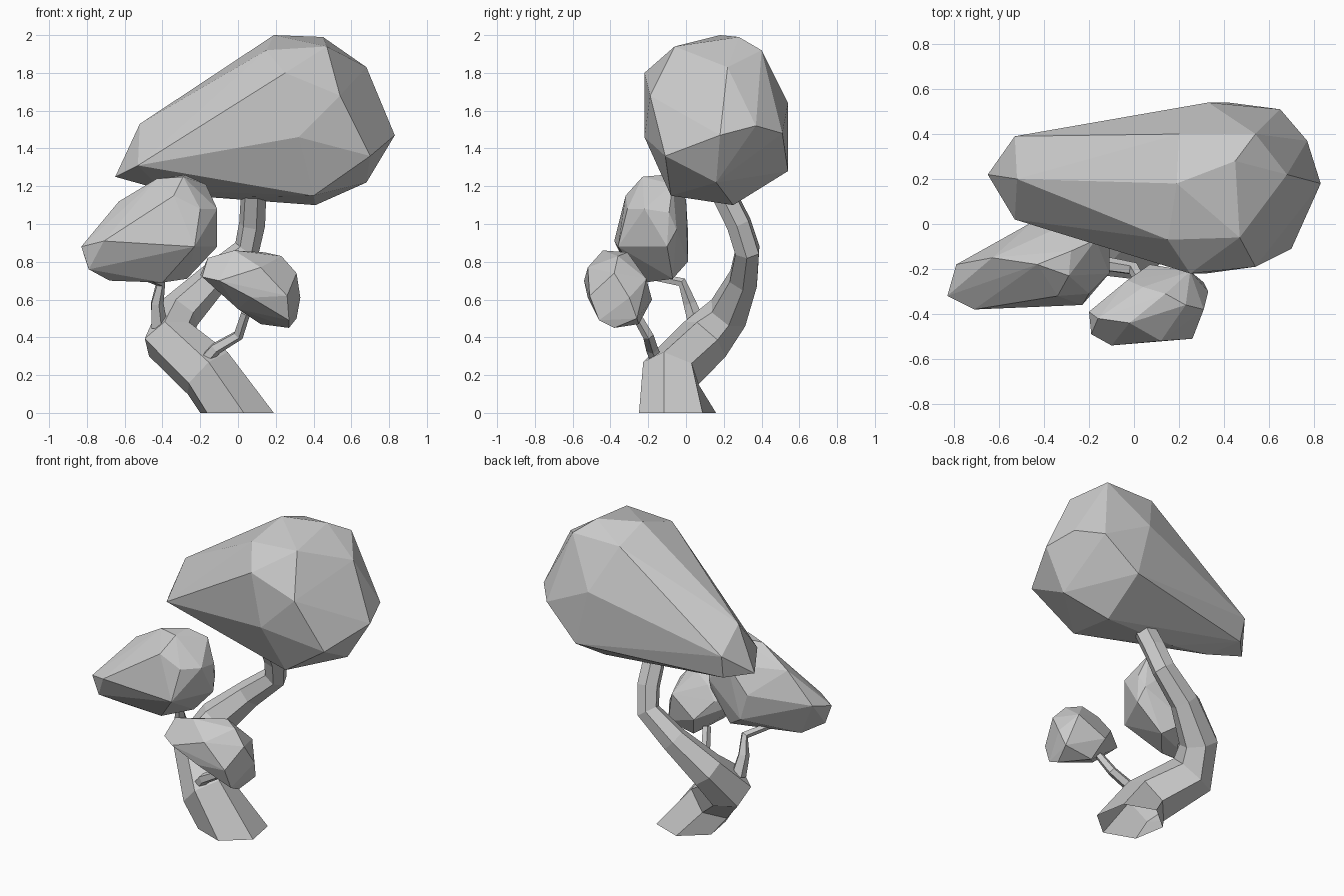
import bpy, bmesh, math
from mathutils import Vector


def finish(name, bm):
    bmesh.ops.recalc_face_normals(bm, faces=bm.faces[:])
    mesh = bpy.data.meshes.new(name)
    bm.to_mesh(mesh)
    bm.free()
    obj = bpy.data.objects.new(name, mesh)
    bpy.context.collection.objects.link(obj)
    return obj


def foliage(name, points):
    """Faceted leaf mass: convex hull of its key corners."""
    bm = bmesh.new()
    for p in points:
        bm.verts.new(p)
    bmesh.ops.convex_hull(bm, input=bm.verts[:])
    loose = [v for v in bm.verts if not v.link_faces]
    bmesh.ops.delete(bm, geom=loose, context='VERTS')
    return finish(name, bm)


def limb(name, path, sides=6, flat_base=False, turn=0.0):
    """Tapered faceted tube through (x, y, z, radius) stations, open where it starts."""
    bm = bmesh.new()
    pts = [Vector(p[:3]) for p in path]
    rings = []
    last = len(pts) - 1
    side, prev = Vector((1, 0, 0)), Vector((0, 0, 1))
    for i, p in enumerate(pts):
        t = (pts[min(i + 1, last)] - pts[max(i - 1, 0)]).normalized()
        if i == 0 and flat_base:
            t = Vector((0, 0, 1))
        side = prev.rotation_difference(t) @ side
        side = (side - t * side.dot(t)).normalized()
        up = t.cross(side)
        prev = t
        angles = [2 * math.pi * k / sides + turn for k in range(sides)]
        rings.append([bm.verts.new(p + path[i][3] * (side * math.cos(a) + up * math.sin(a)))
                      for a in angles])
    for a, b in zip(rings, rings[1:]):
        for k in range(sides):
            j = (k + 1) % sides
            bm.faces.new((a[k], a[j], b[j], b[k]))
    bm.faces.new(rings[-1])
    return finish(name, bm)


# Leaning trunk that sweeps left, back, then up into the crown
limb("trunk", [
    (-0.005, -0.045, 0, 0.207), (-0.16, -0.08, 0.21, 0.158), (-0.365, 0.10, 0.39, 0.145),
    (-0.31, 0.225, 0.53, 0.115), (-0.13, 0.305, 0.71, 0.085), (0.045, 0.325, 0.86, 0.072),
    (0.075, 0.28, 1.0, 0.07), (0.085, 0.18, 1.2, 0.068)],
    flat_base=True, turn=math.radians(-20))

# Thin side branches
limb("left_branch", [
    (-0.42, 0.06, 0.46, 0.048), (-0.43, 0.02, 0.58, 0.036),
    (-0.41, -0.02, 0.69, 0.026), (-0.49, -0.17, 0.72, 0.022)], sides=5)
limb("front_branch", [
    (-0.18, -0.15, 0.27, 0.036), (-0.12, -0.18, 0.34, 0.034),
    (0.00, -0.20, 0.41, 0.030), (0.04, -0.27, 0.53, 0.026)], sides=5)

# Large crown, tapered to the left
foliage("top_crown", [
    (-0.65, 0.22, 1.25), (-0.53, 0.39, 1.39), (-0.52, 0.36, 1.24), (-0.52, 0.20, 1.53),
    (-0.53, 0.02, 1.31), (-0.40, 0.20, 1.18), (0.19, 0.18, 2.00), (0.45, 0.28, 1.99),
    (0.47, -0.06, 1.94), (0.15, -0.07, 1.92), (0.20, 0.40, 1.92), (0.25, -0.22, 1.80),
    (0.54, -0.19, 1.68), (0.32, -0.22, 1.46), (0.70, -0.11, 1.36), (0.40, -0.08, 1.15),
    (0.41, 0.25, 1.10), (0.68, 0.16, 1.22), (0.83, 0.18, 1.47), (0.77, 0.37, 1.52),
    (0.68, 0.22, 1.83), (0.54, 0.40, 1.92), (0.33, 0.54, 1.64), (0.42, 0.54, 1.28),
    (0.65, 0.51, 1.48), (-0.13, 0.20, 1.14)])

# Medium leaf mass on the left
foliage("left_foliage", [
    (-0.83, -0.32, 0.88), (-0.79, -0.18, 0.92), (-0.79, -0.31, 0.76), (-0.71, -0.38, 0.91),
    (-0.68, -0.22, 0.70), (-0.63, -0.15, 1.12), (-0.43, -0.18, 1.24), (-0.28, -0.12, 1.26),
    (-0.29, -0.23, 1.25), (-0.17, -0.07, 1.21), (-0.34, -0.32, 1.15), (-0.23, -0.36, 0.88),
    (-0.20, -0.31, 1.08), (-0.11, -0.22, 1.08), (-0.11, -0.09, 1.06), (-0.11, -0.10, 0.88),
    (-0.13, -0.05, 0.97), (-0.27, -0.07, 0.71), (-0.40, -0.22, 0.69), (-0.40, 0.01, 0.80),
    (-0.45, 0.01, 0.97), (-0.30, 0.00, 1.13)])

# Small leaf mass at the front
foliage("front_foliage", [
    (-0.20, -0.39, 0.73), (-0.19, -0.49, 0.72), (-0.16, -0.42, 0.82), (-0.10, -0.54, 0.70),
    (-0.02, -0.44, 0.86), (-0.03, -0.25, 0.72), (0.04, -0.28, 0.80), (0.14, -0.31, 0.85),
    (0.23, -0.36, 0.83), (0.12, -0.52, 0.77), (0.26, -0.51, 0.62), (0.07, -0.52, 0.61),
    (0.27, -0.46, 0.49), (0.31, -0.38, 0.74), (0.33, -0.30, 0.61), (0.25, -0.21, 0.71),
    (0.07, -0.18, 0.60), (0.31, -0.26, 0.50), (0.27, -0.38, 0.45), (0.12, -0.25, 0.47),
    (0.00, -0.38, 0.55)])
